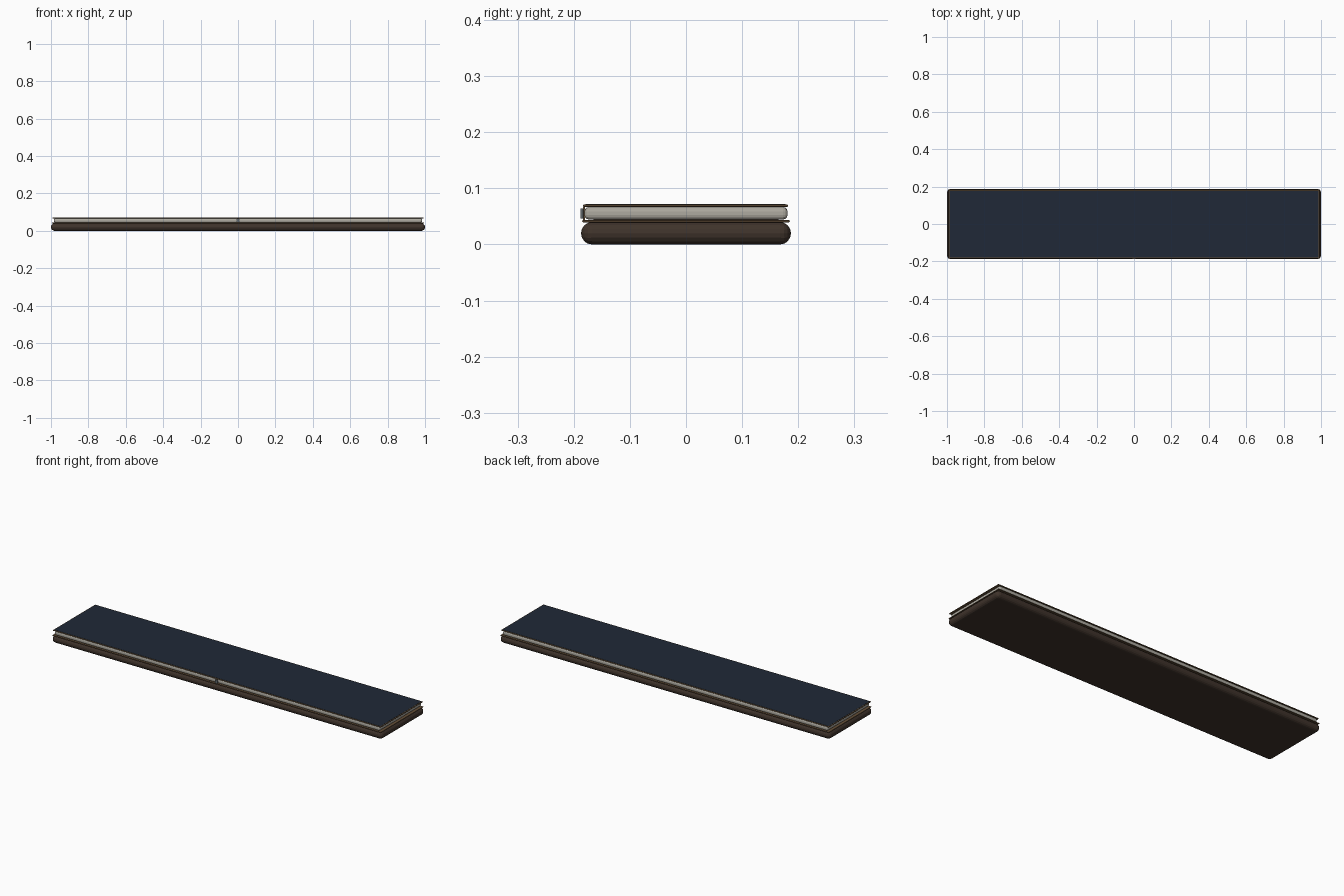
import bpy

if "Cube" in bpy.data.objects:
    bpy.data.objects.remove(bpy.data.objects["Cube"])

def mat(name, c):
    m = bpy.data.materials.new(name)
    m.diffuse_color = (*c, 1)
    m.use_nodes = True
    m.node_tree.nodes["Principled BSDF"].inputs["Base Color"].default_value = m.diffuse_color
    return m

WOOD = mat("dark_wood", (0.05, 0.033, 0.024))
TRIM = mat("bronze_trim", (0.13, 0.08, 0.04))
PALE = mat("pale_grey", (0.42, 0.40, 0.35))
NAVY = mat("navy", (0.014, 0.022, 0.038))
STEEL = mat("steel", (0.12, 0.14, 0.15))

def box(name, x, y, z, m, bevel=0, seg=2):
    """Box from (min, max) ranges, with optional bevel."""
    bpy.ops.mesh.primitive_cube_add(size=1, location=[sum(r) / 2 for r in (x, y, z)])
    o = bpy.context.object
    o.name = name
    o.scale = [r[1] - r[0] for r in (x, y, z)]
    bpy.ops.object.transform_apply(location=False, rotation=False, scale=True)
    o.data.materials.append(m)
    if bevel:
        b = o.modifiers.new("bevel", 'BEVEL')
        b.width = bevel
        b.segments = seg
    return o

# rounded dark base
box("base", (-1, 1), (-.187, .187), (0, .04), WOOD, .0195, 4)
# lower tray plate and pale slab
box("lower_plate", (-.994, .994), (-.185, .185), (.0395, .0435), TRIM, .0015)
box("pale_slab", (-.984, .984), (-.181, .181), (.0445, .0665), PALE, .008, 3)
# core joining the stacked layers
box("inner_core", (-.95, .95), (-.165, .165), (.038, .069), WOOD)
# upper plate with navy panel
box("upper_plate", (-.992, .992), (-.184, .182), (.067, .071), TRIM, .0015)
box("top_panel", (-.987, .987), (-.179, .177), (.0705, .0718), NAVY)
# front latch
box("latch_strap", (-.006, .006), (-.184, -.180), (.0435, .067), TRIM)
box("latch", (-.008, .008), (-.188, -.183), (.046, .064), STEEL, .001)
